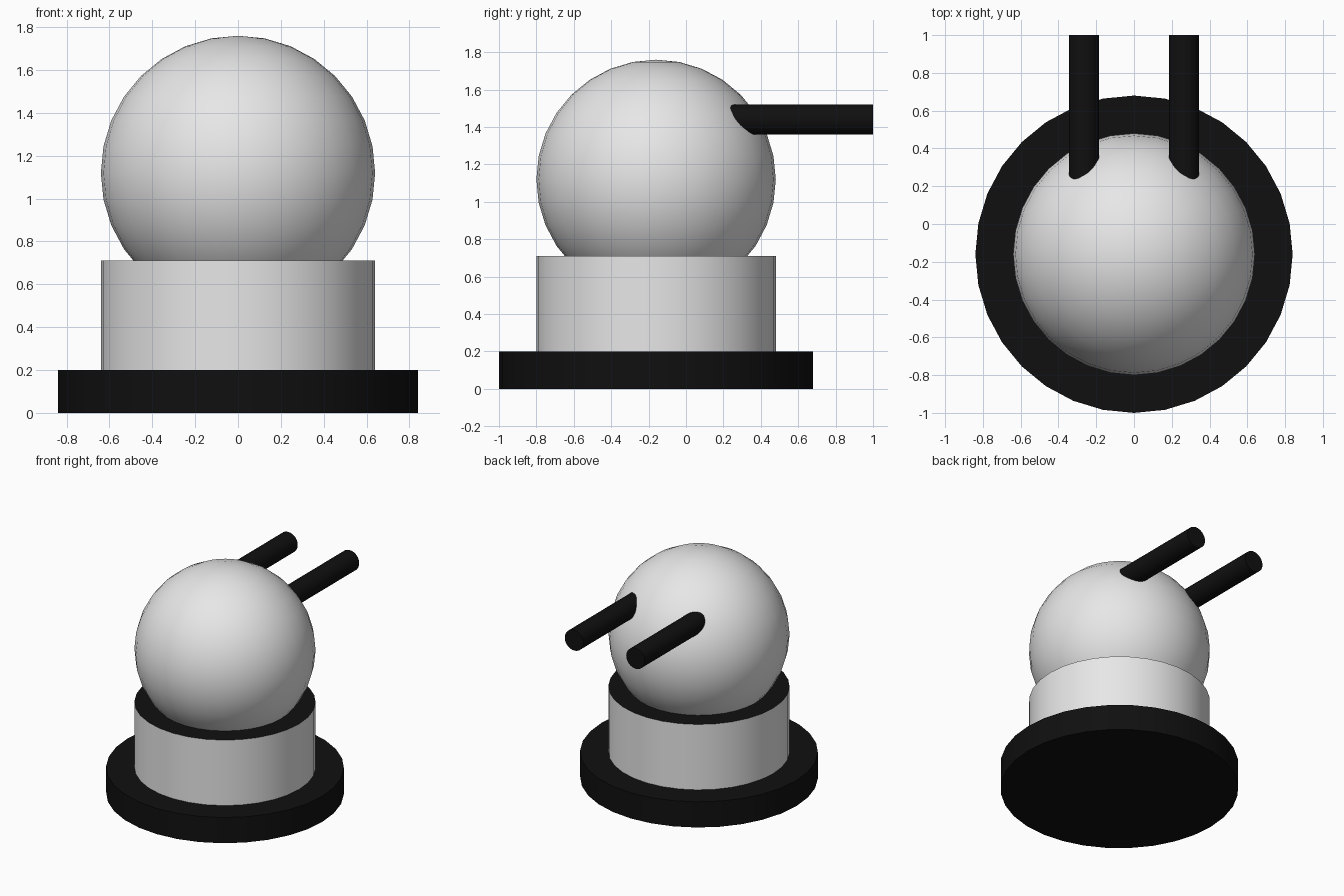
import bpy
import math

if "Cube" in bpy.data.objects:
    bpy.data.objects.remove(bpy.data.objects["Cube"])

CY = -0.16  # shared vertical axis of base, drum and dome


def material(name, value):
    m = bpy.data.materials.new(name)
    m.diffuse_color = (value, value, value, 1)
    m.use_nodes = True
    m.node_tree.nodes["Principled BSDF"].inputs["Base Color"].default_value = m.diffuse_color
    return m


light = material("light_grey", 0.8)
black = material("black", 0.005)


def finish(name, *mats):
    ob = bpy.context.object
    ob.name = name
    for m in mats:
        ob.data.materials.append(m)
    bpy.ops.object.shade_smooth_by_angle(angle=math.radians(35))
    return ob


def cylinder(name, radius, z0, z1, *mats):
    bpy.ops.mesh.primitive_cylinder_add(vertices=32, radius=radius, depth=z1 - z0,
                                        location=(0, CY, (z0 + z1) / 2))
    return finish(name, *mats)


# Wide black foot
cylinder("base_disc", 0.84, 0.0, 0.2, black)

# Light drum with a black top face
drum = cylinder("drum", 0.64, 0.2, 0.71, light, black)
for p in drum.data.polygons:
    p.material_index = 1 if p.normal.z > 0.5 else 0

# Ball turret resting in the drum
bpy.ops.mesh.primitive_uv_sphere_add(segments=32, ring_count=16, radius=0.64,
                                     location=(0, CY, 1.12))
finish("ball_turret", light)

# Twin barrels pointing to the back
y0, y1 = 0.0, 1.0
for side, x in (("left", -0.265), ("right", 0.265)):
    bpy.ops.mesh.primitive_cylinder_add(vertices=32, radius=0.08, depth=y1 - y0,
                                        location=(x, (y0 + y1) / 2, 1.44),
                                        rotation=(math.pi / 2, 0, 0))
    finish(side + "_barrel", black)
